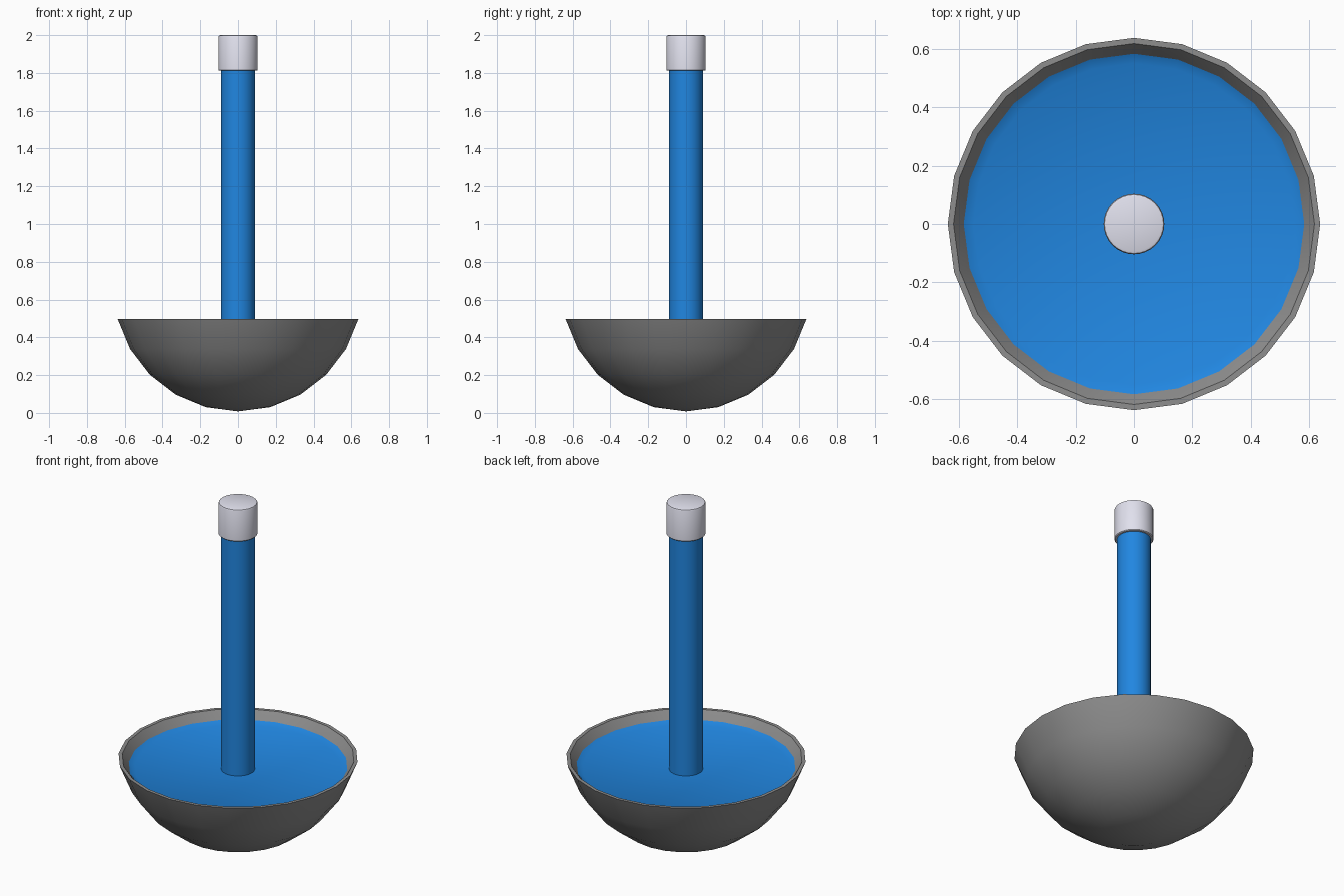
import bpy, bmesh, math

if "Cube" in bpy.data.objects:
    bpy.data.objects.remove(bpy.data.objects["Cube"])


def material(name, rgb):
    m = bpy.data.materials.new(name)
    m.diffuse_color = (*rgb, 1)
    m.use_nodes = True
    m.node_tree.nodes["Principled BSDF"].inputs["Base Color"].default_value = m.diffuse_color
    return m


grey = material("dark_grey", (0.27, 0.27, 0.27))
blue = material("blue", (0.015, 0.24, 0.75))
pale = material("pale_grey", (0.75, 0.75, 0.85))


def lathe(name, profile, sides, mat, angle=40):
    """Spin an (r, z) profile around the z axis."""
    bm = bmesh.new()
    verts = [bm.verts.new((r, 0, z)) for r, z in profile]
    edges = [bm.edges.new(p) for p in zip(verts, verts[1:])]
    bmesh.ops.spin(bm, geom=verts + edges, cent=(0, 0, 0), axis=(0, 0, 1),
                   angle=2 * math.pi, steps=sides, use_duplicate=False)
    bmesh.ops.remove_doubles(bm, verts=bm.verts, dist=1e-4)
    bmesh.ops.recalc_face_normals(bm, faces=bm.faces)
    me = bpy.data.meshes.new(name)
    bm.to_mesh(me)
    bm.free()
    ob = bpy.data.objects.new(name, me)
    bpy.context.collection.objects.link(ob)
    me.materials.append(mat)
    bpy.ops.object.select_all(action='DESELECT')
    ob.select_set(True)
    bpy.context.view_layer.objects.active = ob
    bpy.ops.object.shade_smooth_by_angle(angle=math.radians(angle))
    return ob


# Bowl: part of a 24-sided sphere, with a rim turned inward and a closed inside
R, CZ = 0.66, 0.668
outer = [(R * math.sin(math.radians(a)), CZ - R * math.cos(math.radians(a)))
         for a in range(0, 76, 15)]
outer[0] = (0, outer[0][1])
lathe("bowl", outer + [(0.618, 0.497), (0.58, 0.445), (0.5, 0.32), (0, 0.2)],
      24, grey)

# Blue filling with a slightly raised edge
lathe("bowl_filling", [(0, 0.3), (0.48, 0.33), (0.583, 0.45), (0.55, 0.433), (0, 0.432)],
      24, blue)

# Upright handle
lathe("handle", [(0, 0.42), (0.09, 0.42), (0.09, 1.85), (0, 1.85)], 32, blue)

# End cap with a softened edge
lathe("handle_cap", [(0, 1.812), (0.1, 1.812), (0.104, 1.816), (0.104, 1.99),
                     (0.101, 1.997), (0.094, 2.0), (0, 2.0)], 32, pale)
